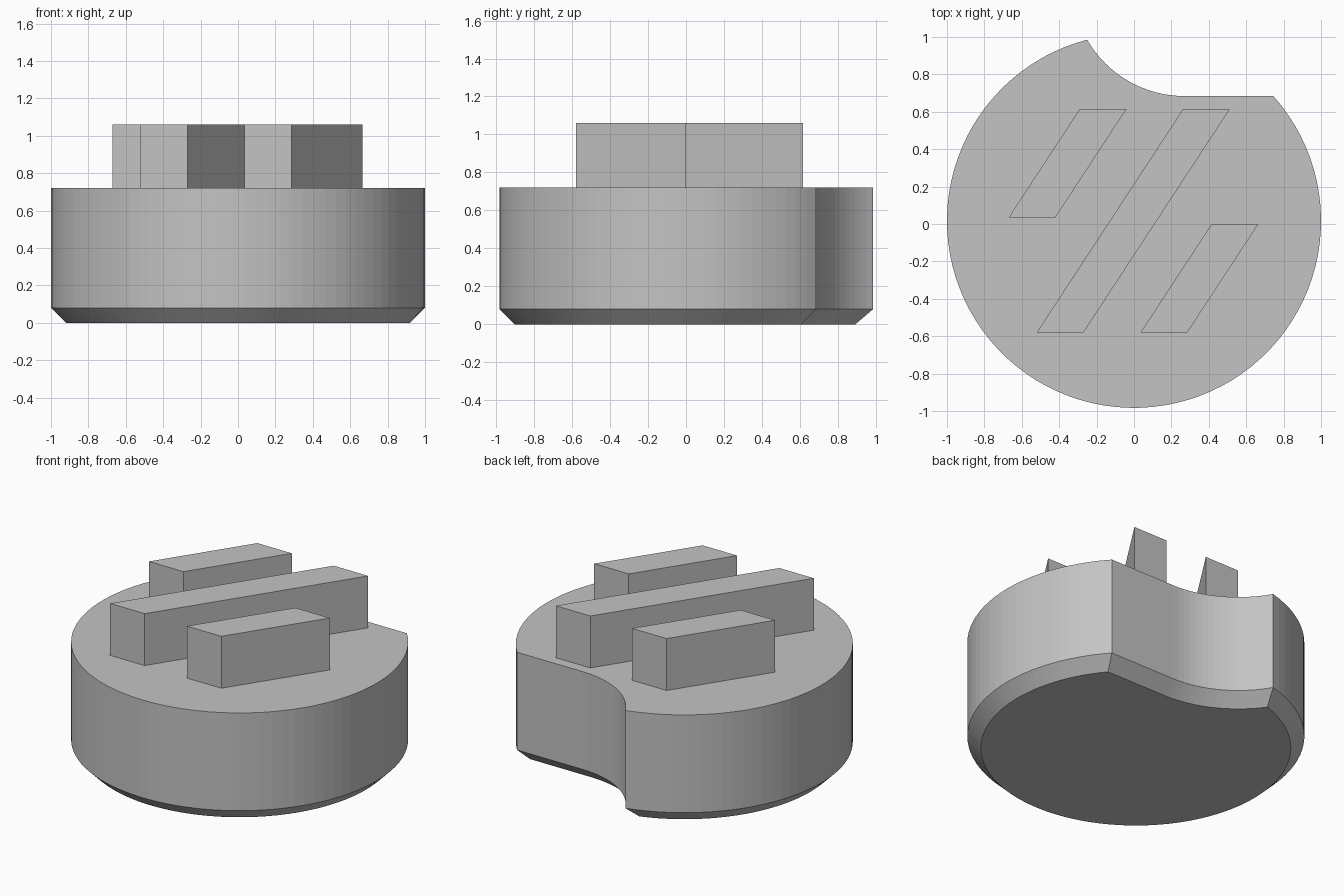
import bpy, bmesh, math

cube = bpy.data.objects.get("Cube")
if cube:
    bpy.data.objects.remove(cube, do_unlink=True)

GREY = (0.55, 0.55, 0.55, 1)
grey = bpy.data.materials.new("plain grey")
grey.use_nodes = True
grey.diffuse_color = GREY
grey.node_tree.nodes["Principled BSDF"].inputs["Base Color"].default_value = GREY

DISC_Y = 0.017              # centre of the round body
NOTCH = (0.27, 1.284)       # centre of the concave notch
BEVEL, SHOULDER, TOP = 0.08, 0.72, 1.06


def arc(center, radius, start, end, steps):
    """Points along an arc, leaving out the end point."""
    angles = [start + (end - start) * i / steps for i in range(steps)]
    return [(center[0] + radius * math.cos(a), center[1] + radius * math.sin(a)) for a in angles]


def body_outline(inset):
    """Round outline with a flat and a concave notch at the back."""
    r, notch_r, flat_y = 1 - inset, 0.6 + inset, 0.684 - inset
    dx, dy = NOTCH[0], NOTCH[1] - DISC_Y
    dist = math.hypot(dx, dy)
    along = (r * r - notch_r * notch_r + dist * dist) / (2 * dist)
    left = math.atan2(dy, dx) + math.acos(along / r)
    right = math.asin((flat_y - DISC_Y) / r)
    corner_x, corner_y = r * math.cos(left), DISC_Y + r * math.sin(left)
    notch_end = math.atan2(corner_y - NOTCH[1], corner_x - NOTCH[0])
    points = arc((0, DISC_Y), r, left, right + 2 * math.pi, 80)
    points.append((r * math.cos(right), flat_y))
    return points + arc(NOTCH, notch_r, -math.pi / 2, notch_end, 16)


def loft(name, layers):
    """Closed solid through stacked outlines given as (outline, height)."""
    bm = bmesh.new()
    rings = [[bm.verts.new((x, y, z)) for x, y in outline] for outline, z in layers]
    bm.faces.new(rings[0][::-1])
    bm.faces.new(rings[-1])
    for low, high in zip(rings, rings[1:]):
        for i in range(len(low)):
            j = (i + 1) % len(low)
            bm.faces.new((low[i], low[j], high[j], high[i]))
    bmesh.ops.recalc_face_normals(bm, faces=bm.faces)
    mesh = bpy.data.meshes.new(name)
    bm.to_mesh(mesh)
    bm.free()
    mesh.materials.append(grey)
    obj = bpy.data.objects.new(name, mesh)
    bpy.context.collection.objects.link(obj)


# Round body with a bevelled lower edge
full = body_outline(0)
loft("body", [(body_outline(BEVEL), 0), (full, BEVEL), (full, SHOULDER)])

# Three slanted bars: front left corner x, front y, back y
WIDTH, SLANT = 0.25, 0.655
for name, x, front, back in (("right_bar", -0.67, 0.035, 0.615),
                             ("middle_bar", -0.52, -0.58, 0.615),
                             ("left_bar", 0.035, -0.58, 0.0)):
    shift = (back - front) * SLANT
    outline = [(x, front), (x + WIDTH, front), (x + WIDTH + shift, back), (x + shift, back)]
    loft(name, [(outline, SHOULDER), (outline, TOP)])
